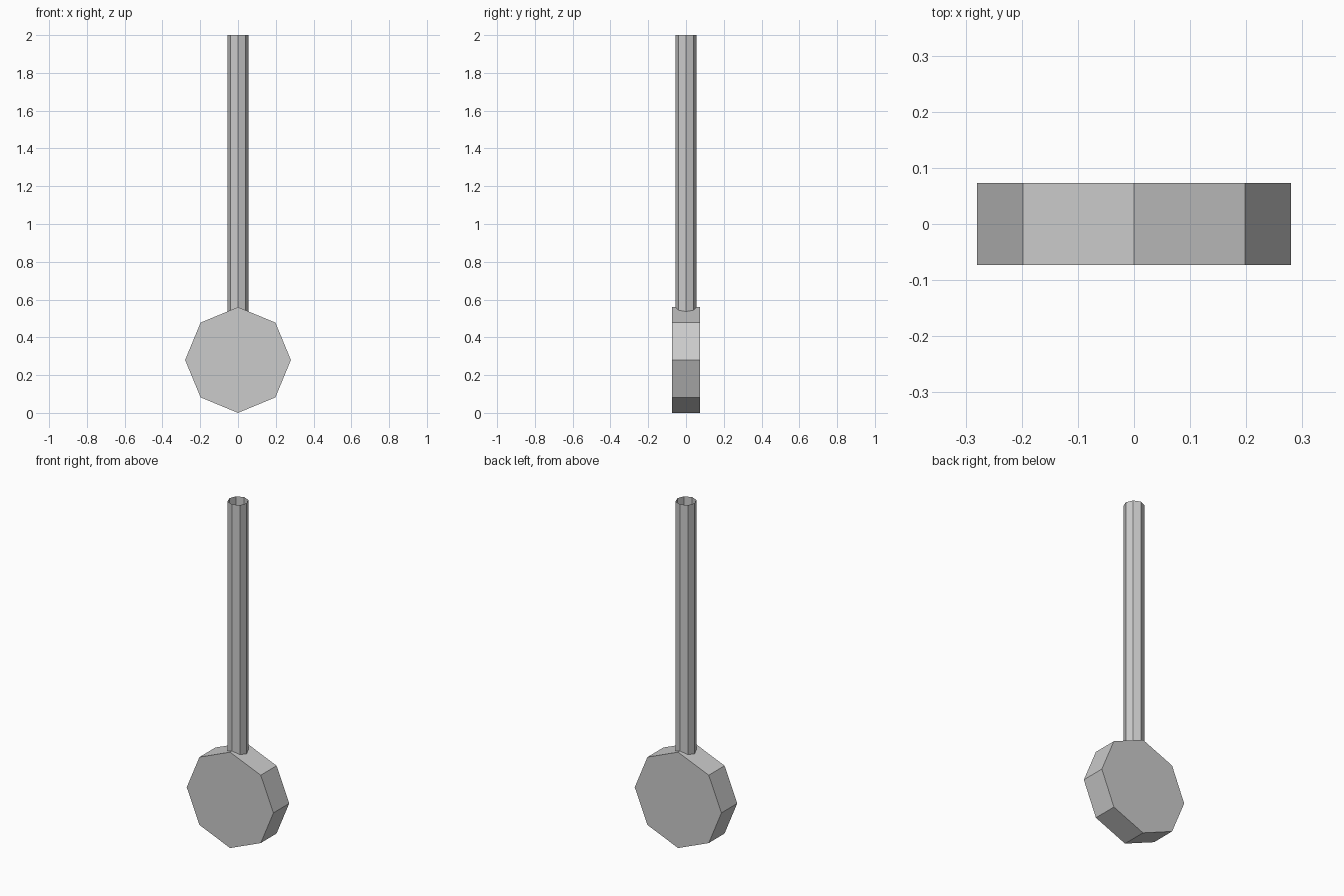
import bpy
from math import pi

if "Cube" in bpy.data.objects:
    bpy.data.objects.remove(bpy.data.objects["Cube"])


def prism(name, radius, depth, location, rotation=(0, 0, 0), caps='NGON'):
    """Eight-sided flat-shaded prism with corners on its axes."""
    bpy.ops.mesh.primitive_cylinder_add(vertices=8, radius=radius, depth=depth,
                                        end_fill_type=caps,
                                        location=location, rotation=rotation)
    obj = bpy.context.object
    obj.name = name
    return obj


# Pendulum weight: octagonal disc facing the front
R = 0.28
prism("pendulum_bob", R, 0.146, (0, 0, R), (pi / 2, 0, 0))

# Rod: thin open-ended octagonal tube sunk into the top of the disc
rod_bottom, rod_top = 0.5, 2.0
prism("pendulum_rod", 0.056, rod_top - rod_bottom,
      (0, 0, (rod_top + rod_bottom) / 2), caps='NOTHING')
